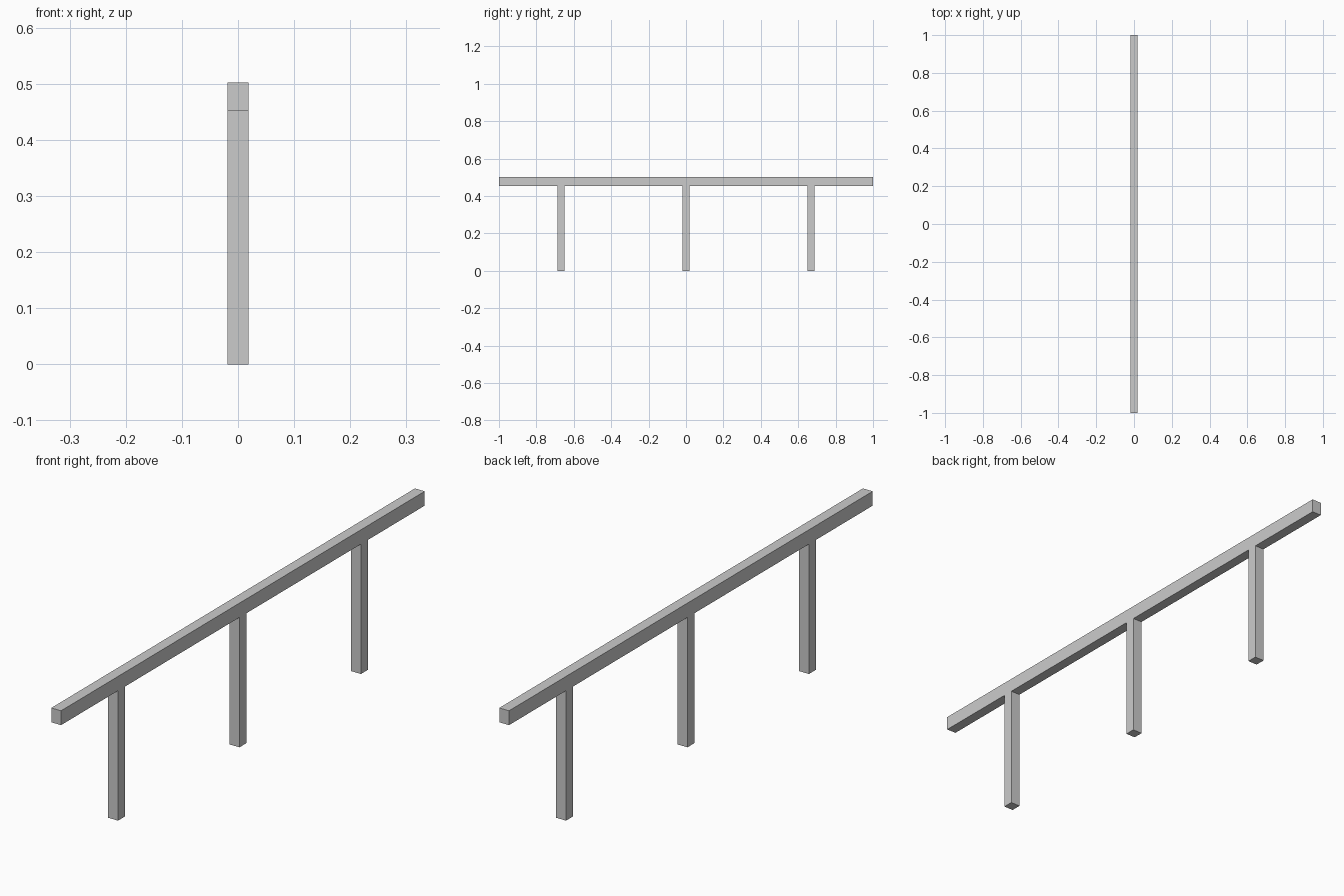
import bpy

if "Cube" in bpy.data.objects:
    bpy.data.objects.remove(bpy.data.objects["Cube"])

WIDTH = 0.0375       # shared thickness of rail and posts
RAIL_BOTTOM = 0.452
RAIL_TOP = 0.502


def box(name, y, z_min, z_max, length):
    """Axis-aligned box centred on x = 0."""
    bpy.ops.mesh.primitive_cube_add(size=1, location=(0, y, (z_min + z_max) / 2))
    obj = bpy.context.object
    obj.name = name
    obj.scale = (WIDTH, length, z_max - z_min)
    bpy.ops.object.transform_apply(location=False, rotation=False, scale=True)
    return obj


# Long top rail
box("top_rail", 0, RAIL_BOTTOM, RAIL_TOP, 2.0)

# Three evenly spaced posts, flush with the rail sides
for name, y in (("front_post", -0.668), ("middle_post", 0), ("back_post", 0.668)):
    box(name, y, 0, RAIL_BOTTOM, WIDTH)
